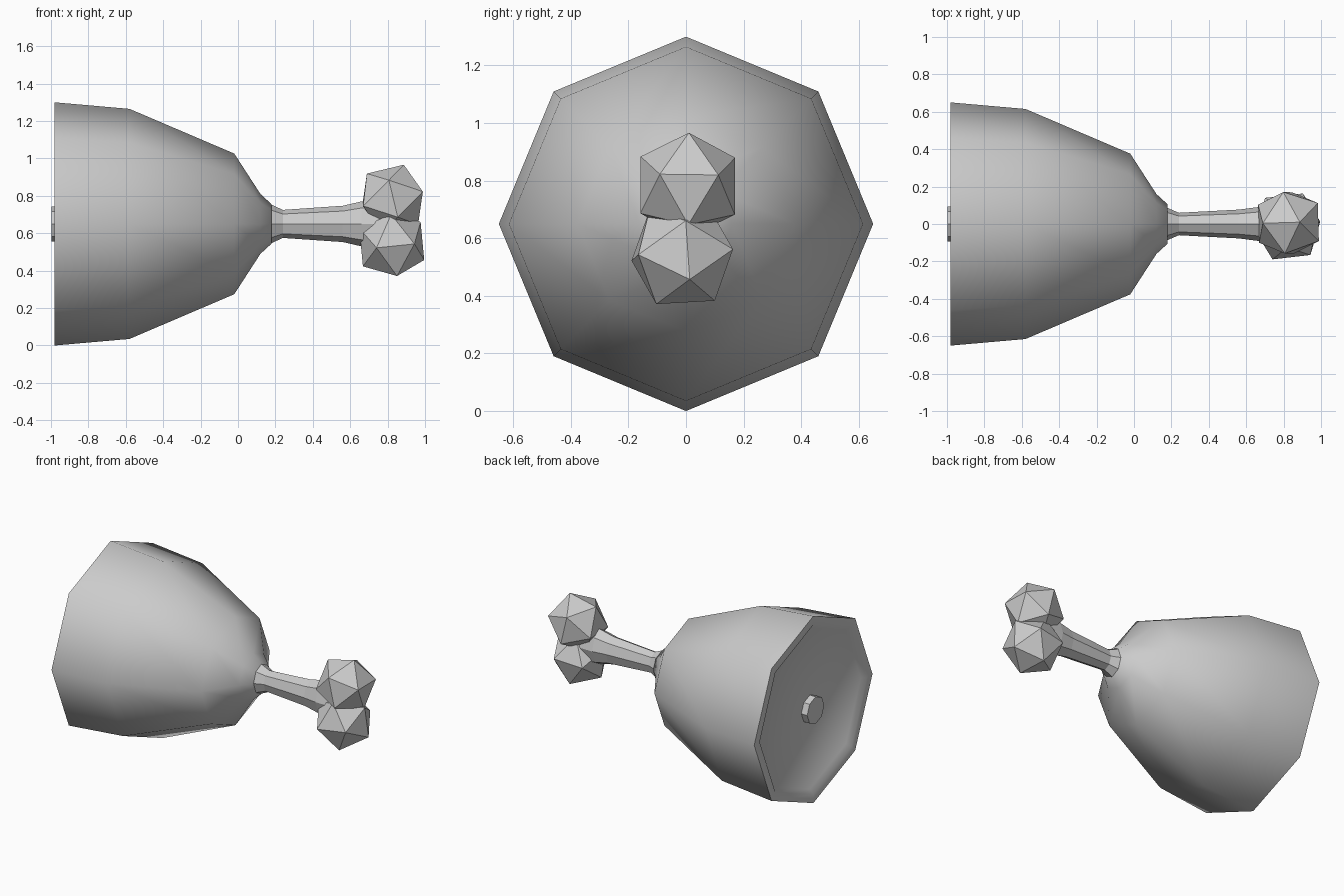
import bpy, bmesh
from math import cos, sin, pi
from mathutils import Vector, Matrix

if "Cube" in bpy.data.objects:
    bpy.data.objects.remove(bpy.data.objects["Cube"])

CZ = 0.65  # height of the lying axis


def lathe(name, rings, smooth=None, sides=8):
    """Octagonal rings (x, half width y, half height z) along x, capped at both ends."""
    bm = bmesh.new()
    loops = [[bm.verts.new((x, ry * cos(2 * pi * i / sides), CZ + rz * sin(2 * pi * i / sides)))
              for i in range(sides)] for x, ry, rz in rings]
    for a, b in zip(loops, loops[1:]):
        for i in range(sides):
            j = (i + 1) % sides
            bm.faces.new((a[i], a[j], b[j], b[i]))
    bm.faces.new(loops[0])
    bm.faces.new(loops[-1])
    return finish(name, bm, smooth)


def finish(name, bm, smooth=None):
    bmesh.ops.recalc_face_normals(bm, faces=bm.faces)
    me = bpy.data.meshes.new(name)
    bm.to_mesh(me)
    bm.free()
    ob = bpy.data.objects.new(name, me)
    bpy.context.collection.objects.link(ob)
    if smooth:
        bpy.ops.object.select_all(action='DESELECT')
        ob.select_set(True)
        bpy.context.view_layer.objects.active = ob
        bpy.ops.object.shade_smooth_by_angle(angle=smooth)
    return ob


def knob(name, centre, radius, pole, neighbour):
    """Icosahedron turned so one vertex points at pole and the next one at neighbour."""
    z = Vector(pole).normalized()
    n = Vector(neighbour)
    x = (n - z * n.dot(z)).normalized()
    rot = Matrix((x, z.cross(x), z)).transposed().to_4x4()
    bm = bmesh.new()
    bmesh.ops.create_icosphere(bm, subdivisions=1, radius=radius,
                               matrix=Matrix.Translation(centre) @ rot)
    return finish(name, bm)


# bell: recessed floor, rim, outer wall, shoulder, neck
bell = [(-0.953, 0.56), (-0.98, 0.59), (-0.98, 0.65), (-0.58, 0.615),
        (-0.02, 0.376), (0.12, 0.16), (0.18, 0.105)]
lathe("bell_body", [(x, r, r) for x, r in bell], smooth=pi / 3)

# small striker disc in the mouth
lathe("striker", [(-0.953, 0.094, 0.094), (-0.998, 0.094, 0.094)])

# handle flaring towards the knobs
lathe("handle", [(0.17, 0.09, 0.107), (0.24, 0.06, 0.075),
                 (0.56, 0.077, 0.097), (0.66, 0.09, 0.12), (0.76, 0.09, 0.13)])

# bone-like pair of knobs
knob("upper_knob", (0.826, 0.006, 0.783), 0.193, (0.06, 0.004, 0.182), (0.165, 0.112, 0.037))
knob("lower_knob", (0.822, -0.013, 0.542), 0.195, (0.18, 0.027, -0.088), (0.155, 0.012, 0.12))
